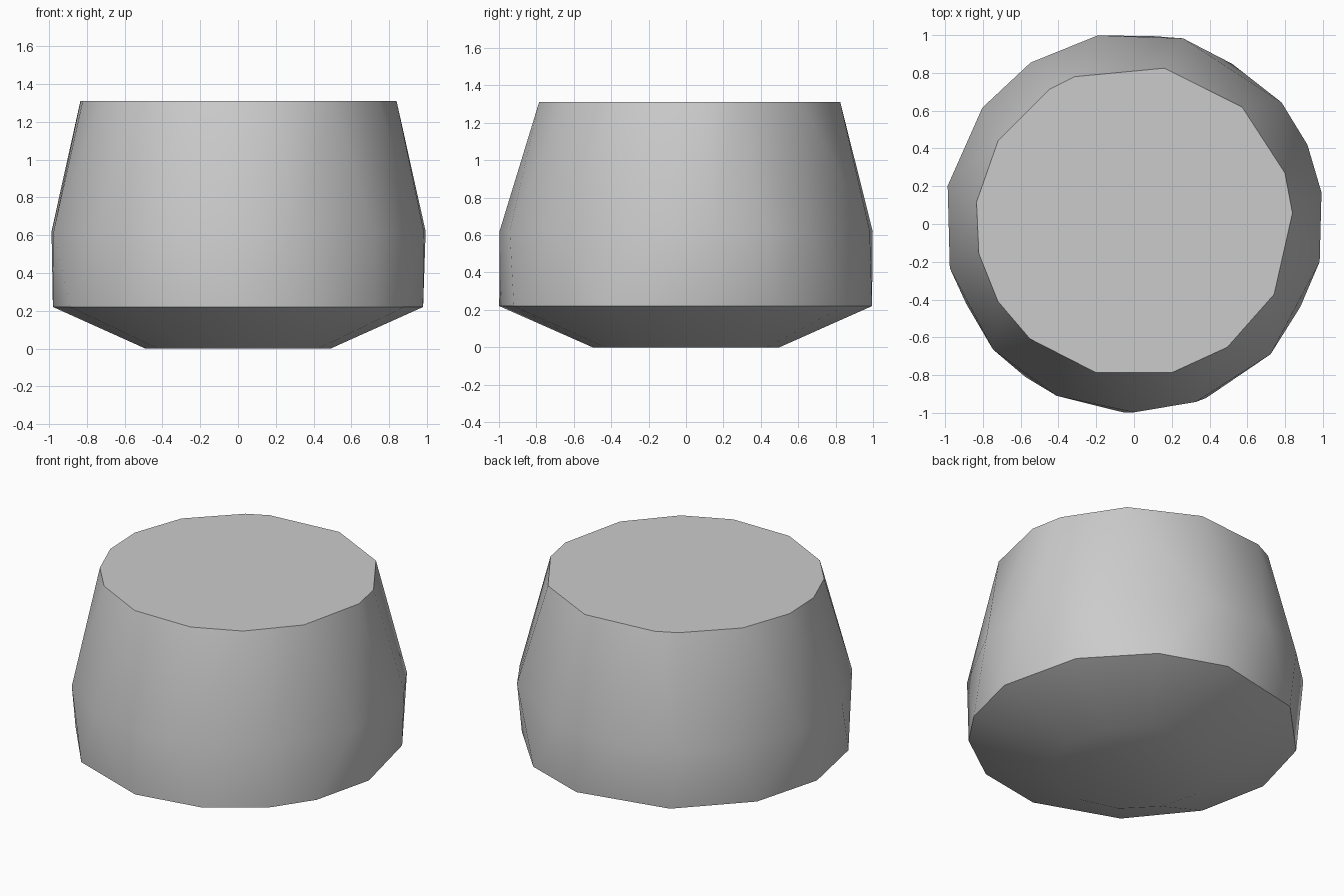
import bpy
import bmesh
from math import cos, sin, radians

default_cube = bpy.data.objects.get("Cube")
if default_cube:
    bpy.data.objects.remove(default_cube, do_unlink=True)


def flat_material(name, colour):
    material = bpy.data.materials.new(name)
    material.use_nodes = True
    material.diffuse_color = colour
    material.node_tree.nodes["Principled BSDF"].inputs["Base Color"].default_value = colour
    return material


def add_ring(mesh, height, radius_x, radius_y, shift_y, angles):
    """Add one irregular horizontal ring of corners, given in degrees."""
    for angle in map(radians, angles):
        mesh.verts.new((radius_x * cos(angle), shift_y + radius_y * sin(angle), height))


# Faceted body: four uneven rings wrapped in a convex skin
body = bmesh.new()

# Small flat base
add_ring(body, 0, 0.49, 0.5, 0, range(0, 360, 30))

# Lower rim
add_ring(body, 0.22, 0.98, 1, 0,
         (29, 58, 84, 120, 151, 178, 205, 234, 267, 293, 317, 334, 358))

# Widest belt
add_ring(body, 0.62, 1.005, 1.007, 0.01,
         (9, 24, 39, 75, 101, 123, 143, 169, 194, 222, 246, 270, 289, 316, 348))

# Flat top
add_ring(body, 1.31, 0.84, 0.825, 0.015,
         (3, 18, 47, 79, 112, 122, 149, 173, 192, 211, 229, 256, 284, 306, 332))

hull = bmesh.ops.convex_hull(body, input=body.verts[:])
loose = [v for v in body.verts if not v.link_faces]
bmesh.ops.delete(body, geom=loose, context="VERTS")

# Merge the flat top and base into single faces
bmesh.ops.dissolve_limit(body, angle_limit=radians(0.5),
                         verts=body.verts[:], edges=body.edges[:])
bmesh.ops.recalc_face_normals(body, faces=body.faces[:])
for face in body.faces:
    face.smooth = True

mesh_data = bpy.data.meshes.new("faceted_body")
body.to_mesh(mesh_data)
body.free()

# Smooth sides, crisp top and lower rim
mesh_data.set_sharp_from_angle(angle=radians(40))
mesh_data.materials.append(flat_material("light_grey", (0.6, 0.6, 0.6, 1)))
bpy.context.scene.collection.objects.link(
    bpy.data.objects.new("faceted_body", mesh_data))
